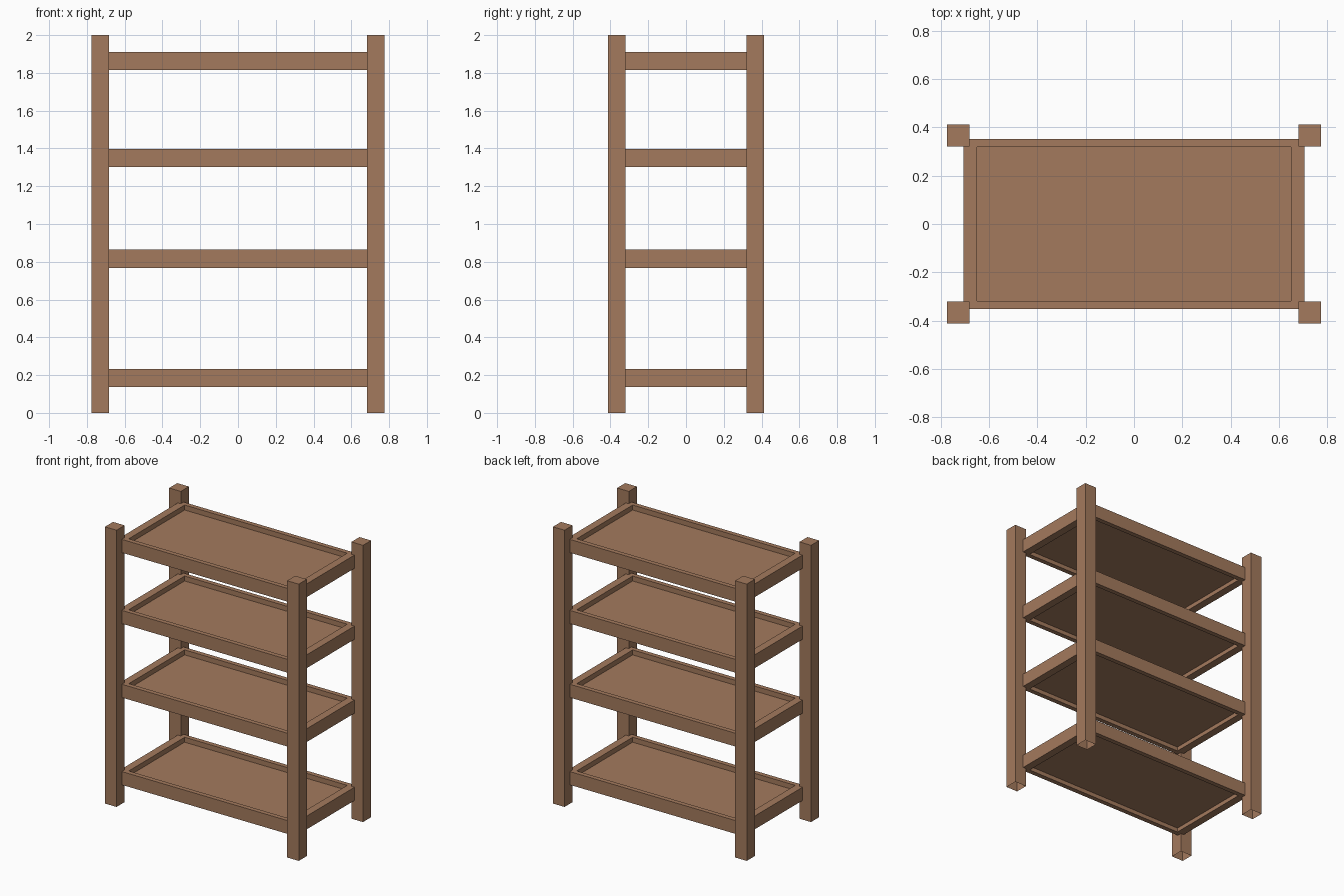
import bpy, bmesh

if "Cube" in bpy.data.objects:
    bpy.data.objects.remove(bpy.data.objects["Cube"])

wood = bpy.data.materials.new("brown wood")
wood.diffuse_color = (0.37, 0.195, 0.11, 1)
wood.use_nodes = True
wood.node_tree.nodes["Principled BSDF"].inputs["Base Color"].default_value = wood.diffuse_color


def box(name, x0, x1, y0, y1, z0, z1, open_bottom=False):
    bm = bmesh.new()
    bmesh.ops.create_cube(bm, size=1)
    for v in bm.verts:
        v.co.x = x1 if v.co.x > 0 else x0
        v.co.y = y1 if v.co.y > 0 else y0
        v.co.z = z1 if v.co.z > 0 else z0
    if open_bottom:
        bm.normal_update()
        low = [f for f in bm.faces if f.normal.z < -0.5]
        bmesh.ops.delete(bm, geom=low, context='FACES_ONLY')
    mesh = bpy.data.meshes.new(name)
    bm.to_mesh(mesh)
    bm.free()
    mesh.materials.append(wood)
    obj = bpy.data.objects.new(name, mesh)
    bpy.context.collection.objects.link(obj)
    return obj


# Four corner posts, open underneath
for sx, side in ((-1, "left"), (1, "right")):
    for sy, end in ((-1, "front"), (1, "back")):
        xs = sorted((sx * 0.682, sx * 0.775))
        ys = sorted((sy * 0.321, sy * 0.413))
        box(f"{end}_{side}_post", *xs, *ys, 0, 2, open_bottom=True)

# Shelves: a rim of four rails around a recessed panel
X, Y, XI, YI, H = 0.706, 0.353, 0.65, 0.319, 0.096
for i, z in enumerate((0.137, 0.768, 1.302, 1.815), 1):
    box(f"shelf_{i}_front_rail", -X, X, -Y, -YI, z, z + H)
    box(f"shelf_{i}_back_rail", -X, X, YI, Y, z, z + H)
    box(f"shelf_{i}_left_rail", -X, -XI, -YI, YI, z, z + H)
    box(f"shelf_{i}_right_rail", XI, X, -YI, YI, z, z + H)
    box(f"shelf_{i}_panel", -XI, XI, -YI, YI, z + 0.03, z + 0.06)
